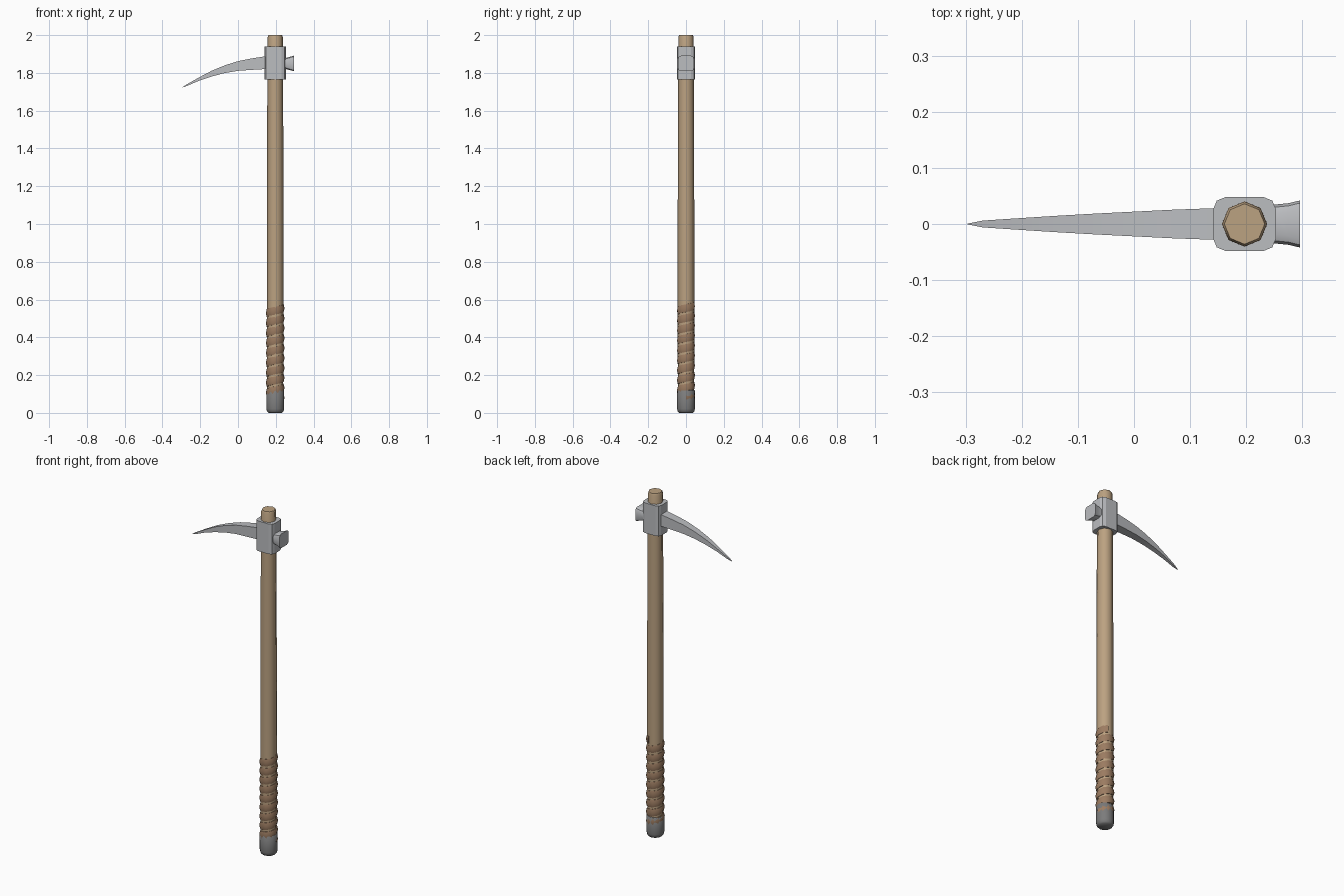
import bpy, bmesh, math

if "Cube" in bpy.data.objects:
    bpy.data.objects.remove(bpy.data.objects["Cube"])

CX = 0.197  # handle axis


def material(name, rgb):
    m = bpy.data.materials.new(name)
    m.diffuse_color = (*rgb, 1)
    m.use_nodes = True
    m.node_tree.nodes["Principled BSDF"].inputs["Base Color"].default_value = m.diffuse_color
    return m


WOOD = material("wood", (0.50, 0.36, 0.22))
LEATHER = material("leather", (0.33, 0.20, 0.12))
IRON = material("dark_iron", (0.20, 0.20, 0.20))
STEEL = material("steel", (0.50, 0.51, 0.53))


def loft(name, rings, mat, smooth=None):
    """Skin a list of equal-length point rings and cap both ends."""
    bm = bmesh.new()
    rows = [[bm.verts.new(p) for p in ring] for ring in rings]
    n = len(rows[0])
    for a, b in zip(rows, rows[1:]):
        for i in range(n):
            j = (i + 1) % n
            bm.faces.new((a[i], a[j], b[j], b[i]))
    bm.faces.new(rows[0])
    bm.faces.new(rows[-1])
    bmesh.ops.recalc_face_normals(bm, faces=bm.faces)
    me = bpy.data.meshes.new(name)
    bm.to_mesh(me)
    bm.free()
    ob = bpy.data.objects.new(name, me)
    bpy.context.collection.objects.link(ob)
    me.materials.append(mat)
    if smooth:
        bpy.ops.object.select_all(action='DESELECT')
        ob.select_set(True)
        bpy.context.view_layer.objects.active = ob
        bpy.ops.object.shade_smooth_by_angle(angle=math.radians(smooth))
    return ob


def turned(profile, sides):
    """Rings around the handle axis from (radius, z) pairs."""
    return [[(CX + r * math.cos(2 * math.pi * i / sides),
              r * math.sin(2 * math.pi * i / sides), z)
             for i in range(sides)] for r, z in profile]


def chamfered(a, b, c):
    """Rectangle outline with half sizes a, b and two-step rounded corners c."""
    pts = []
    for k, (sx, sy) in enumerate(((1, 1), (-1, 1), (-1, -1), (1, -1))):
        corner = [(sx * (a - c + c * math.cos(t)), sy * (b - c + c * math.sin(t)))
                  for t in (0, math.pi / 4, math.pi / 2)]
        pts += corner if k % 2 == 0 else corner[::-1]
    return pts


# Octagonal wooden shaft, slightly tapered
loft("handle", turned([(0.041, 0.02), (0.044, 0.3), (0.044, 1.0), (0.043, 1.4),
                       (0.0415, 1.8), (0.040, 1.99), (0.036, 2.0)], 8), WOOD, 50)

# Rounded iron butt cap
loft("butt_cap", turned([(0.036, 0.0), (0.044, 0.008), (0.047, 0.022),
                         (0.047, 0.118), (0.045, 0.12)], 12), IRON, 50)

# Leather grip wound as a flattened helix
TURNS, STEP = 9.2, 10
rings = []
for s in range(int(TURNS * STEP) + 1):
    t = 2 * math.pi * s / STEP
    zc = 0.08 + 0.485 * s / (TURNS * STEP)
    ring = []
    for k in range(6):
        u = 2 * math.pi * k / 6
        r = 0.040 + 0.0095 * math.cos(u)
        ring.append((CX + r * math.cos(t), r * math.sin(t), zc + 0.024 * math.sin(u)))
    rings.append(ring)
loft("grip_wrap", rings, LEATHER, 40)

# Steel socket around the shaft
loft("head_socket", [[(CX + x, y, z) for x, y in chamfered(0.056, 0.048, 0.022)]
                     for z in (1.765, 1.94)], STEEL)

# Curved pick: x, lower z, upper z, half width
spike = [(0.18, 1.821, 1.893, 0.030), (0.14, 1.82, 1.887, 0.028),
         (0.07, 1.816, 1.876, 0.0255), (0.0, 1.811, 1.862, 0.022),
         (-0.07, 1.799, 1.840, 0.0185), (-0.14, 1.781, 1.811, 0.0145),
         (-0.21, 1.757, 1.774, 0.010), (-0.27, 1.731, 1.740, 0.006),
         (-0.297, 1.7215, 1.7225, 0.0006)]
loft("pick_spike", [[(x, -w, lo), (x, w, lo), (x, w, hi), (x, -w, hi)]
                    for x, lo, hi, w in spike], STEEL, 30)

# Flared hammer poll
loft("hammer_poll", [[(x, y, 1.85 + z) for y, z in chamfered(w, h, 0.016)]
                     for x, w, h in ((0.23, 0.035, 0.029), (0.255, 0.035, 0.030),
                                     (0.275, 0.037, 0.035), (0.296, 0.042, 0.041))],
     STEEL, 30)
